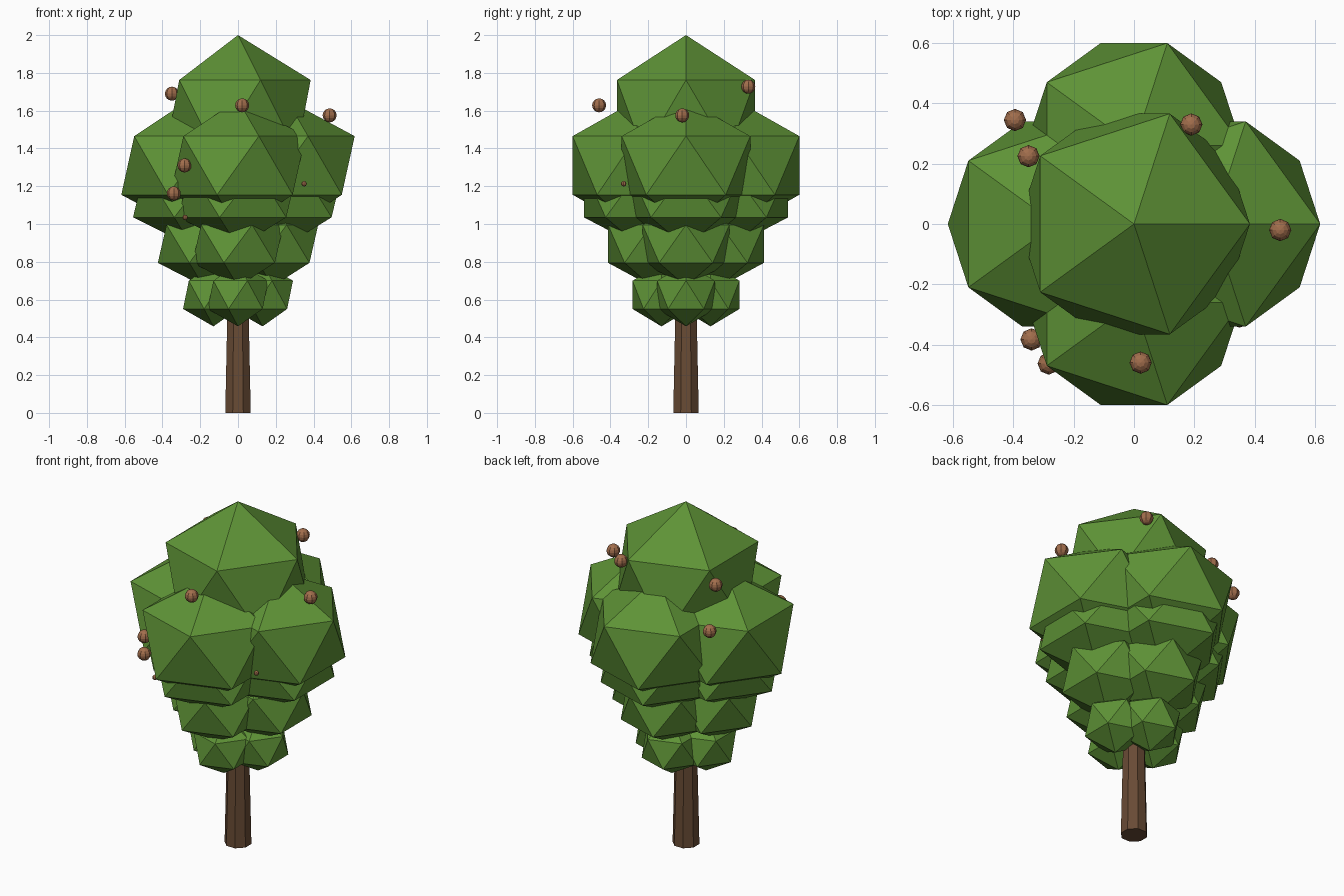
import bpy
import math

if "Cube" in bpy.data.objects:
    bpy.data.objects.remove(bpy.data.objects["Cube"])


def make_material(name, rgb):
    mat = bpy.data.materials.new(name)
    mat.diffuse_color = (*rgb, 1.0)
    mat.use_nodes = True
    mat.node_tree.nodes["Principled BSDF"].inputs["Base Color"].default_value = mat.diffuse_color
    return mat


leaf_green = make_material("leaf_green", (0.112, 0.29, 0.037))
bark_brown = make_material("bark_brown", (0.14, 0.07, 0.035))
nut_brown = make_material("nut_brown", (0.36, 0.155, 0.073))


def finish(name, mat):
    obj = bpy.context.object
    obj.name = name
    obj.data.materials.append(mat)
    return obj


def leaf_clump(name, location, radius, height):
    """Faceted foliage clump, squashed to the given half height."""
    bpy.ops.mesh.primitive_ico_sphere_add(subdivisions=1, radius=1, location=location)
    finish(name, leaf_green).scale = (radius, radius, height)


# Tapered eight-sided trunk
bpy.ops.mesh.primitive_cone_add(vertices=8, radius1=0.073, radius2=0.055,
                                depth=0.8, location=(0, 0, 0.4),
                                rotation=(0, 0, math.radians(22.5)))
finish("trunk", bark_brown)

# Foliage tiers of four clumps: offset, radius, half height, centre z
tiers = [
    (0.13, 0.18, 0.167, 0.625),
    (0.183, 0.27, 0.225, 0.895),
    (0.24, 0.353, 0.284, 1.162),
    (0.26, 0.40, 0.347, 1.31),
]
for t, (offset, radius, height, z) in enumerate(tiers, 1):
    for side, dx, dy in (("right", 1, 0), ("left", -1, 0), ("back", 0, 1), ("front", 0, -1)):
        leaf_clump(f"foliage_tier_{t}_{side}", (dx * offset, dy * offset, z), radius, height)

# Crown
leaf_clump("foliage_crown", (0, 0, 1.57), 0.43, 0.43)

# Nuts scattered over the foliage: x, y, z, radius
nuts = [
    (-0.35, 0.225, 1.69, 0.037),
    (0.022, -0.46, 1.628, 0.037),
    (0.485, -0.02, 1.575, 0.037),
    (0.19, 0.33, 1.727, 0.037),
    (-0.395, 0.345, 1.477, 0.037),
    (-0.283, -0.463, 1.31, 0.037),
    (-0.34, -0.383, 1.162, 0.037),
    (0.35, -0.33, 1.213, 0.014),
    (-0.28, -0.37, 1.035, 0.014),
]
for i, (x, y, z, radius) in enumerate(nuts, 1):
    bpy.ops.mesh.primitive_uv_sphere_add(segments=8, ring_count=8, radius=radius, location=(x, y, z))
    finish(f"nut_{i}", nut_brown)
